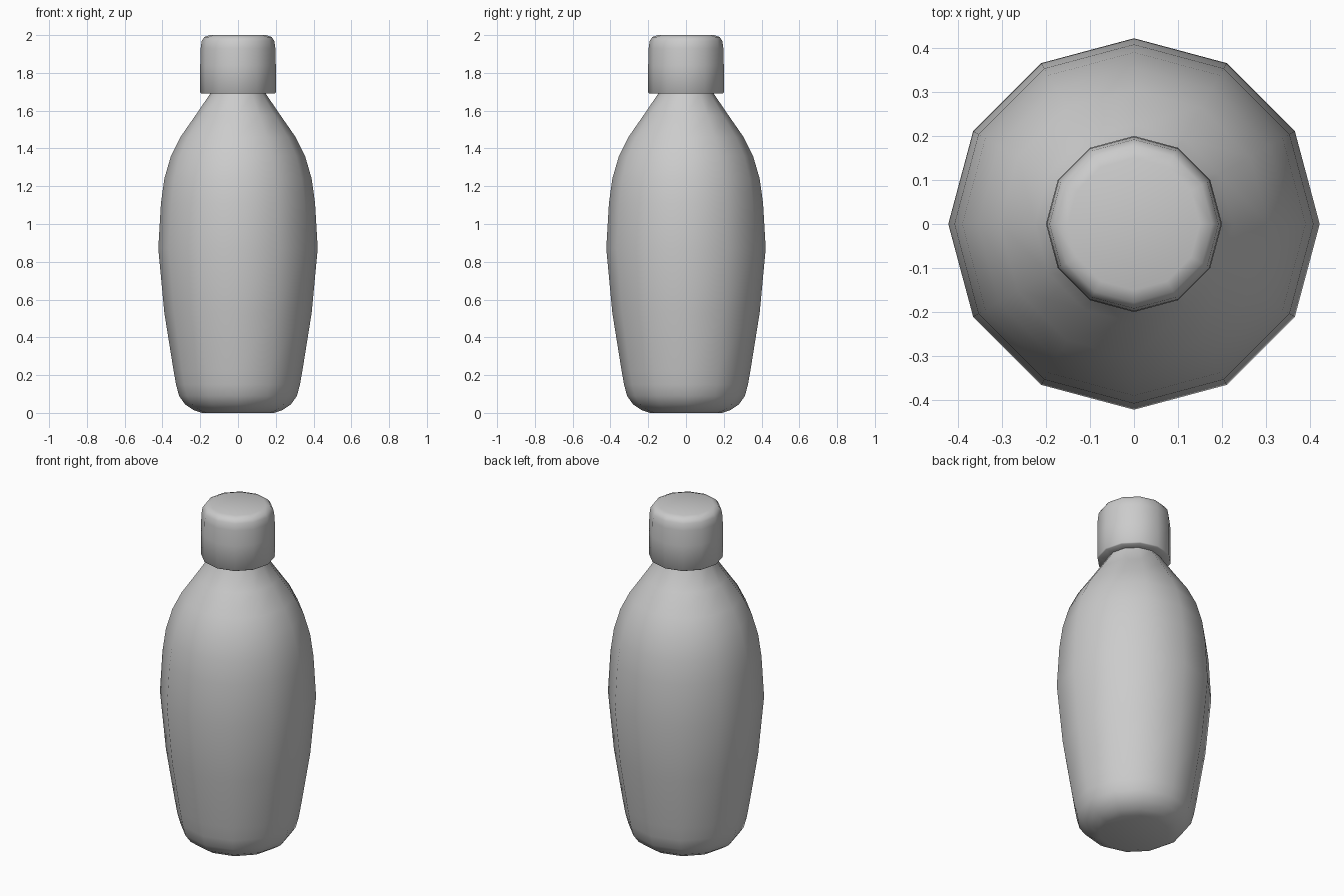
import bpy, math

if "Cube" in bpy.data.objects:
    bpy.data.objects.remove(bpy.data.objects["Cube"])

SIDES = 12


def lathe(name, profile):
    """Revolve (radius, z) points, listed bottom to top, and close both ends."""
    verts = [(r * math.cos(2 * math.pi * i / SIDES),
              r * math.sin(2 * math.pi * i / SIDES), z)
             for r, z in profile for i in range(SIDES)]
    faces = [[k * SIDES + i, k * SIDES + (i + 1) % SIDES,
              (k + 1) * SIDES + (i + 1) % SIDES, (k + 1) * SIDES + i]
             for k in range(len(profile) - 1) for i in range(SIDES)]
    faces.append(list(range(SIDES))[::-1])
    last = (len(profile) - 1) * SIDES
    faces.append([last + i for i in range(SIDES)])
    mesh = bpy.data.meshes.new(name)
    mesh.from_pydata(verts, [], faces)
    mesh.polygons.foreach_set("use_smooth", [True] * len(faces))
    mesh.update()
    obj = bpy.data.objects.new(name, mesh)
    bpy.context.collection.objects.link(obj)
    return obj


# bottle body: rounded base, swelling belly, sloped shoulder, neck under the cap
lathe("bottle_body", [
    (0.19, 0.0), (0.235, 0.015), (0.28, 0.045), (0.312, 0.09), (0.328, 0.15),
    (0.342, 0.23), (0.39, 0.53), (0.422, 0.87), (0.408, 1.11), (0.39, 1.24),
    (0.355, 1.36), (0.305, 1.46), (0.225, 1.575), (0.147, 1.69), (0.14, 1.72)])

# screw cap: flat underside, straight wall, rounded top rim
lathe("cap", [
    (0.13, 1.69), (0.195, 1.69), (0.2, 1.695), (0.2, 1.84), (0.198, 1.93),
    (0.192, 1.97), (0.178, 1.99), (0.15, 2.0)])
